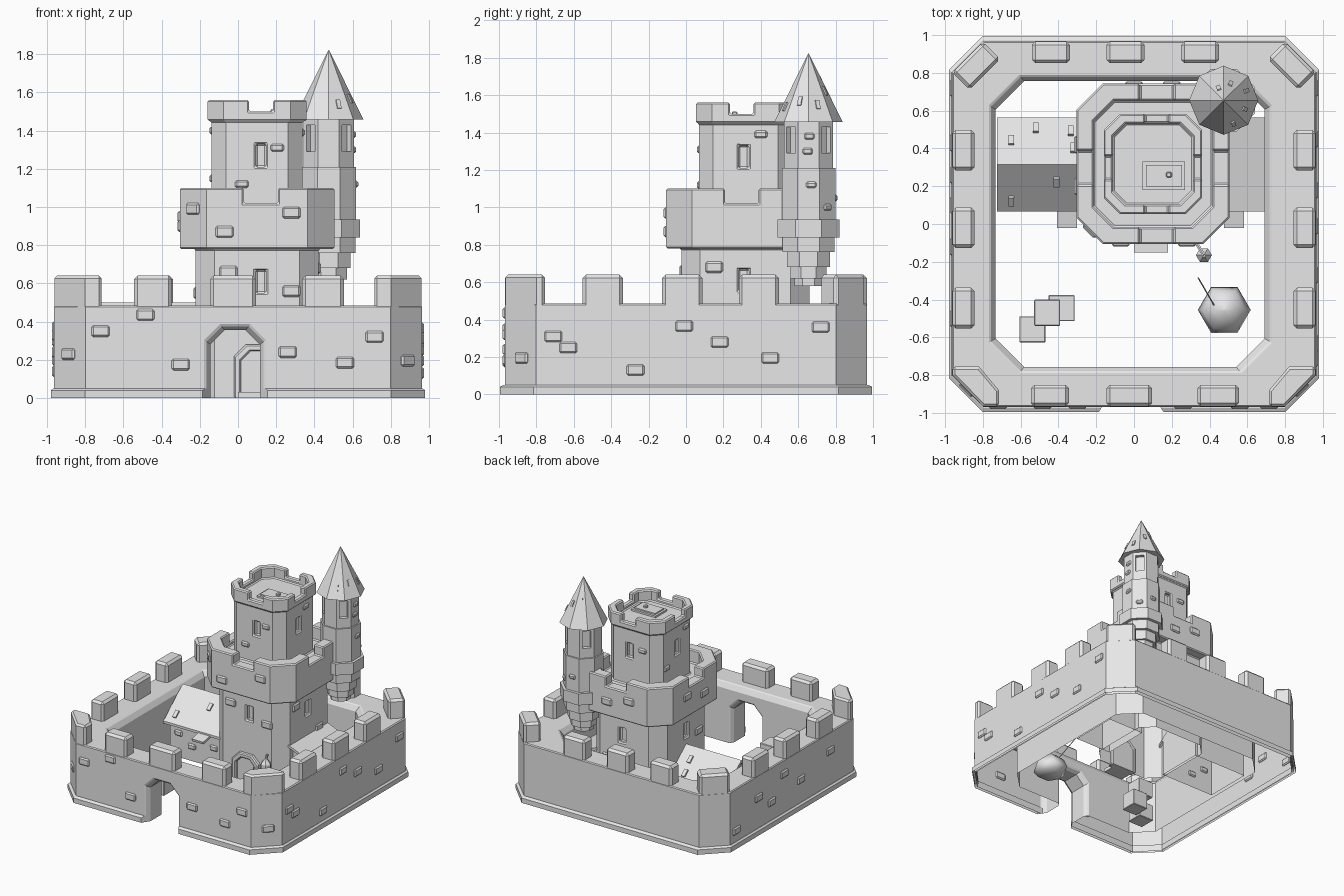
import bpy, bmesh, math
from mathutils import Vector, Matrix

if "Cube" in bpy.data.objects:
    bpy.data.objects.remove(bpy.data.objects["Cube"])

stone_mat = bpy.data.materials.new("light_grey")
stone_mat.diffuse_color = (0.8, 0.8, 0.8, 1)
stone_mat.use_nodes = True
stone_mat.node_tree.nodes["Principled BSDF"].inputs["Base Color"].default_value = stone_mat.diffuse_color


def add(name, bm, bevel=0):
    bmesh.ops.recalc_face_normals(bm, faces=bm.faces)
    me = bpy.data.meshes.new(name)
    bm.to_mesh(me)
    bm.free()
    ob = bpy.data.objects.new(name, me)
    bpy.context.collection.objects.link(ob)
    me.materials.append(stone_mat)
    if bevel:
        set_bevel(ob, bevel)
    return ob


def set_bevel(ob, width):
    m = ob.modifiers.new("bevel", 'BEVEL')
    m.width = width
    m.segments = 1
    m.limit_method = 'ANGLE'
    m.angle_limit = math.radians(50)


def box(name, c, size, rot=0, bevel=0, tilt=0):
    bm = bmesh.new()
    mat = (Matrix.Translation(c) @ Matrix.Rotation(rot, 4, 'Z') @ Matrix.Rotation(tilt, 4, 'X')
           @ Matrix.Diagonal((*size, 1)))
    bmesh.ops.create_cube(bm, size=1, matrix=mat)
    return add(name, bm, bevel)


def loft(name, loops, ring=False, bevel=0):
    """Skin closed loops of points; cap the ends, or close into a ring."""
    bm = bmesh.new()
    vs = [[bm.verts.new(p) for p in lp] for lp in loops]
    n = len(vs[0])
    pairs = list(zip(vs, vs[1:])) + ([(vs[-1], vs[0])] if ring else [])
    for a, b in pairs:
        for i in range(n):
            j = (i + 1) % n
            bm.faces.new((a[i], a[j], b[j], b[i]))
    if not ring:
        bm.faces.new(vs[0])
        bm.faces.new(vs[-1])
    return add(name, bm, bevel)


def octa(hx, hy, c, z, cx=0, cy=0):
    q = [(hx, hy - c), (hx - c, hy), (c - hx, hy), (-hx, hy - c),
         (-hx, c - hy), (c - hx, -hy), (hx - c, -hy), (hx, c - hy)]
    return [(cx + x, cy + y, z) for x, y in q]


def cut(ob, cutter):
    m = ob.modifiers.new("cut", 'BOOLEAN')
    m.object = cutter
    m.operation = 'DIFFERENCE'
    m.solver = 'EXACT'
    dg = bpy.context.evaluated_depsgraph_get()
    me = bpy.data.meshes.new_from_object(ob.evaluated_get(dg))
    ob.modifiers.clear()
    ob.data = me
    bpy.data.objects.remove(cutter)


def open_bottom(ob):
    """The model is hollow underneath: drop the faces on the ground."""
    bm = bmesh.new()
    bm.from_mesh(ob.data)
    low = [f for f in bm.faces if all(v.co.z < .001 for v in f.verts)]
    bmesh.ops.delete(bm, geom=low, context='FACES')
    bm.to_mesh(ob.data)
    bm.free()


def stone(x, y, z, rot=0, w=0.094, h=0.06):
    box("wall_stone", (x, y, z), (w, 0.024, h), rot, 0.009)


def arch(x0, x1, top, c, y, z0=-0.1):
    return [(x0, y, z0), (x0, y, top - c), (x0 + c, y, top), (x1 - c, y, top), (x1, y, top - c), (x1, y, z0)]


R90, R45 = math.pi / 2, math.pi / 4

# Outer wall and base skirt, with the gate cut through
wall = loft("curtain_wall", [octa(.963, .968, .165, .0), octa(.963, .968, .165, .485),
                             octa(.742, .783, .16, .485, -.02), octa(.712, .757, .15, .44, -.02),
                             octa(.712, .757, .15, .0, -.02)], True)
skirt = loft("wall_skirt", [octa(.98, .995, .18, 0), octa(.98, .995, .18, .04), octa(.967, .975, .17, .05),
                            octa(.955, .96, .165, .05), octa(.955, .96, .165, 0)], True)
for ob in (wall, skirt):
    cut(ob, loft("gate_cutter", [arch(-.195, .165, .405, .085, -1.01), arch(-.145, .115, .355, .075, -.93),
                                 arch(-.145, .115, .355, .075, -.79), arch(-.175, .145, .385, .08, -.74),
                                 arch(-.175, .145, .385, .08, -.7)]))
    open_bottom(ob)
set_bevel(wall, .008)

# Wall merlons: (centre along wall, width)
for x, w in ((-.445, .2), (-.025, .24), (.445, .22)):
    box("front_merlon", (x, -.909, .55), (w, .115, .18), 0, .018)
for x in (-.44, -.045, .35):
    box("back_merlon", (x, .909, .55), (.2, .115, .18), 0, .018)
for y in (.39, -.02, -.445):
    for s in (-1, 1):
        box("side_merlon", (s * .903, y, .55), (.215, .118, .18), R90, .018)
for s in (-1, 1):
    box("back_corner_merlon", (s * .835, .838, .55), (.23, .13, .18), -s * R45, .018)
    foot = [(.962, -.8), (.8, -.966), (.715, -.966), (.715, -.88), (.82, -.755), (.962, -.755)]
    loft("front_corner_merlon", [[(s * x, y, z) for x, y in foot] for z in (.46, .64)], False, .014)

# Wall stones
for x, z in ((-.72, .35), (-.485, .435), (-.3, .175), (.26, .24), (.56, .185), (.715, .32)):
    stone(x, -.968, z)
stone(-.888, -.878, .23, -R45)
stone(.888, -.878, .195, R45)
for y, z in ((-.71, .31), (-.63, .25), (-.27, .13), (-.01, .365), (.18, .28), (.45, .195), (.72, .36)):
    stone(.963, y, z, R90)
for y, z in ((.72, .14), (.43, .3), (.26, .2), (.1, .37), (-.12, .24), (-.5, .33)):
    stone(-.963, y, z, R90)

# Keep: one shell of three octagonal tiers with two parapets
KX, KY = .1, .318
tiers = ((.322, .342, .1, 0), (.322, .342, .1, .78), (.405, .425, .14, .78), (.405, .425, .14, 1.1),
         (.315, .335, .11, 1.1), (.315, .335, .11, .99), (.238, .248, .075, .99), (.238, .248, .075, 1.45),
         (.26, .265, .085, 1.45), (.26, .265, .085, 1.56), (.212, .215, .07, 1.56), (.212, .215, .07, 1.47))
keep = loft("keep", [octa(a, b, c, z, KX, KY) for a, b, c, z in tiers])
for z, hx, hy, w in ((1.02, .4, .42, .18), (1.5, .26, .265, .125)):
    for s in (-1, 1):
        cut(keep, box("crenel_cutter", (KX + .02, KY + s * (hy - .02), z + .1), (w, .16, .2)))
        cut(keep, box("crenel_cutter", (KX + s * (hx - .02), KY - .02, z + .1), (.16, w, .2)))
# Recessed keep windows
for z, hx, hy, h in ((1.27, .238, .248, .12), (.61, .322, .342, .12)):
    for s in (-1, 1):
        cut(keep, box("window_cutter", (KX + .02, KY + s * hy, z), (.055, .06, h)))
        cut(keep, box("window_cutter", (KX + s * hx, KY - .01, z), (.06, .055, h)))
open_bottom(keep)
set_bevel(keep, .009)
# Keep stones
for x, y, z, r in ((-.235, -.037, .99, -R45), (.28, -.107, .97, 0), (-.07, -.107, .87, 0), (.205, .07, 1.31, 0),
                   (.02, .07, 1.12, 0), (-.05, -.024, .66, 0), (.28, -.024, .56, 0),
                   (.338, .4, 1.39, R90), (.422, .15, .68, R90), (.422, .45, .4, R90),
                   (-.138, .2, 1.4, R90), (-.138, .45, 1.15, R90),
                   (-.305, .2, .9, R90), (-.305, .42, .95, R90), (-.222, .15, .55, R90),
                   (.2, .743, .9, 0), (0, .743, .95, 0), (0, .566, 1.3, 0), (.25, .66, .4, 0)):
    stone(x, y, z, r, .07 if z > 1.05 else .094, .04 if z > 1.05 else .06)

# Trapdoor on the keep roof
box("trapdoor_frame", (.158, .255, 1.475), (.225, .15, .02))
box("trapdoor", (.158, .255, 1.485), (.19, .115, .02))
box("trapdoor_knob", (.185, .26, 1.5), (.03, .03, .025), 0, .006)

# Keep door with arched frame and step
loft("door_frame", [arch(-.02, .22, .28, .06, -.055, 0), arch(-.02, .22, .28, .06, 0, 0),
                    arch(.015, .185, .245, .05, 0, 0), arch(.015, .185, .245, .05, -.055, 0)], True, .008)
loft("door", [arch(.01, .19, .25, .05, -.03, 0), arch(.01, .19, .25, .05, 0, 0)])
box("door_step", (.09, -.09, .015), (.18, .12, .03))

# Corner turret: stepped corbels, shaft and spire
TX, TY = .475, .655
for h, z0, z1 in ((.075, .58, .63), (.095, .62, .68), (.115, .68, .76), (.14, .76, .84),
                  (.165, .84, .935), (.143, .935, 1.21)):
    loft("turret_tier", [octa(h, h, h * .586, z, TX, TY) for z in (z0, z1)])
shaft = loft("turret_shaft", [octa(.132, .132, .077, z, TX, TY) for z in (1.2, 1.47)])
for k in range(4):
    a = R45 + k * R90
    c, s = math.cos(a), math.sin(a)
    cut(shaft, box("window_cutter", (TX + c * .132, TY + s * .132, 1.36), (.065, .06, .14), a + R90))
for x, y, z, r in ((TX + .143, .67, 1.12, R90), (TX + .101, .756, 1.0, -R45),
                   (TX + .132, .65, 1.3, R90), (TX, .798, 1.05, 0), (TX + .132, .66, 1.38, R90)):
    stone(x, y, z, r, .055, .035)
bm = bmesh.new()
bmesh.ops.create_cone(bm, segments=8, radius1=.183, radius2=.001, depth=.365, cap_ends=True,
                      matrix=Matrix.Translation((TX, TY, 1.64)))
add("spire", bm)
for k, t in ((-3, .22), (-1, .3), (1, .25), (3, .45), (5, .6)):
    a, r = k * math.pi / 8, .183 * (1 - t) * .924
    box("spire_tile", (TX + r * math.cos(a), TY + r * math.sin(a), 1.457 + .365 * t),
        (.022, .016, .05), a + R90, 0, -.435)


# Gabled hall on the left of the keep
def section(x, y0, y1, e, r):
    return [(x, y0, 0), (x, y1, 0), (x, y1, e), (x, .315, r), (x, y0, e)]


open_bottom(loft("hall", [section(x, .115, .515, .33, .485) for x in (-.7, -.2)]))
roof = [(.065, .29), (.315, .5), (.565, .29), (.565, .27), (.315, .475), (.065, .27)]
loft("hall_roof", [[(x, y, z) for y, z in roof] for x in (-.725, -.2)])
for x, y in ((-.65, .44), (-.52, .505), (-.335, .49), (-.41, .225), (-.65, .125), (-.32, .4)):
    s = 1 if y > .315 else -1
    box("roof_tile", (x, y, .5 - .84 * abs(y - .315)), (.03, .06, .028), 0, 0, -s * .7)
box("hall_awning", (-.355, .03, .26), (.105, .1, .02), 0, 0, .2)
for x, z in ((-.62, .2), (-.5, .12), (-.3, .16)):
    stone(x, .115, z, 0, .07, .045)

# Lean-to on the right of the keep
open_bottom(loft("lean_to", [[(.35, y, 0), (.68, y, 0), (.68, y, .27), (.35, y, .4)] for y in (.115, .515)]))
loft("lean_to_roof", [[(.35, y, .4), (.7, y, .26), (.7, y, .28), (.35, y, .42)] for y in (.065, .565)])
box("lean_to_awning", (.53, .03, .24), (.105, .1, .02), 0, 0, .2)

# Crates in the yard
for x, y, z in ((-.538, -.558, .07), (-.383, -.445, .07), (-.46, -.47, .21)):
    box("crate", (x, y, z), (.138, .138, .138), 0, .004)


# Hay pile with a pole, and a lantern by the door
def hexa(r, z, x=.478, y=-.455):
    return [(x + r * math.cos(k * math.pi / 3), y + r * math.sin(k * math.pi / 3), z) for k in range(6)]


def rod(name, a, b, r):
    a, b = Vector(a), Vector(b)
    bm = bmesh.new()
    bmesh.ops.create_cone(bm, segments=6, radius1=r, radius2=r, depth=(b - a).length, cap_ends=True,
                          matrix=Matrix.Translation((a + b) / 2) @ (b - a).to_track_quat('Z', 'Y').to_matrix().to_4x4())
    add(name, bm)


hay = loft("hay_pile", [hexa(.1, 0), hexa(.14, .05), hexa(.115, .11), hexa(.06, .16), hexa(.005, .18)])
for f in hay.data.polygons:
    f.use_smooth = True
rod("hay_pole", (.47, -.51, .05), (.34, -.285, .33), .004)
loft("lantern", [hexa(r, z, .37, -.165) for r, z in ((.015, .24), (.042, .27), (.042, .32), (.01, .36))])
rod("lantern_bracket", (.28, -.02, .31), (.37, -.165, .36), .01)
